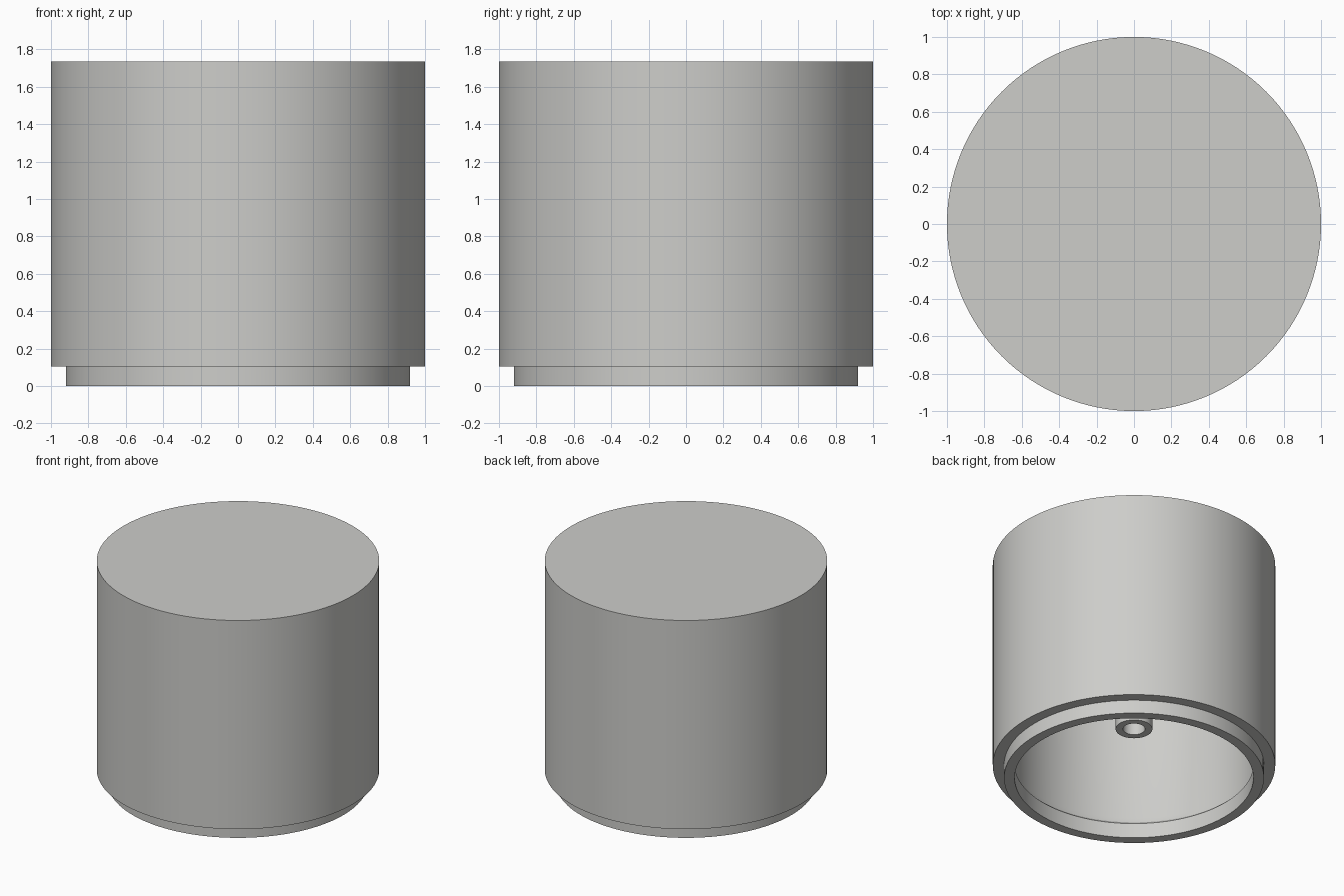
import bpy, bmesh, math

if "Cube" in bpy.data.objects:
    bpy.data.objects.remove(bpy.data.objects["Cube"])

SIDES = 128

grey = bpy.data.materials.new("light_grey")
grey.diffuse_color = (0.61, 0.61, 0.59, 1)
grey.use_nodes = True
grey.node_tree.nodes["Principled BSDF"].inputs["Base Color"].default_value = grey.diffuse_color


def lathe(name, profile, closed):
    """Revolve (radius, height) points around the z axis."""
    bm = bmesh.new()
    verts = [bm.verts.new((r, 0, z)) for r, z in profile]
    edges = [bm.edges.new(pair) for pair in zip(verts, verts[1:])]
    if closed:
        edges.append(bm.edges.new((verts[-1], verts[0])))
    bmesh.ops.spin(bm, geom=verts + edges, cent=(0, 0, 0), axis=(0, 0, 1),
                   angle=2 * math.pi, steps=SIDES)
    bmesh.ops.remove_doubles(bm, verts=bm.verts, dist=1e-4)
    bmesh.ops.recalc_face_normals(bm, faces=bm.faces)
    mesh = bpy.data.meshes.new(name)
    bm.to_mesh(mesh)
    bm.free()
    mesh.materials.append(grey)
    obj = bpy.data.objects.new(name, mesh)
    bpy.context.collection.objects.link(obj)
    bpy.ops.object.select_all(action='DESELECT')
    obj.select_set(True)
    bpy.context.view_layer.objects.active = obj
    bpy.ops.object.shade_smooth_by_angle(angle=math.radians(30))
    return obj


# Hollow cap: flat lid, thick wall, stepped lip at the open bottom
lathe("cap_shell", [
    (0, 1.735), (1.0, 1.735), (1.0, 0.105),            # lid and outer wall
    (0.92, 0.105), (0.92, 0), (0.845, 0),              # stepped lip
    (0.845, 0.115), (0.87, 0.14), (0.88, 0.18),        # inner edge of the lip
    (0.88, 1.60), (0, 1.60),                           # cavity wall and ceiling
], closed=False)

# Tubular post hanging from the ceiling
lathe("centre_post", [
    (0.13, 1.62), (0.13, 0.40), (0.078, 0.40), (0.078, 1.62),
], closed=True)
